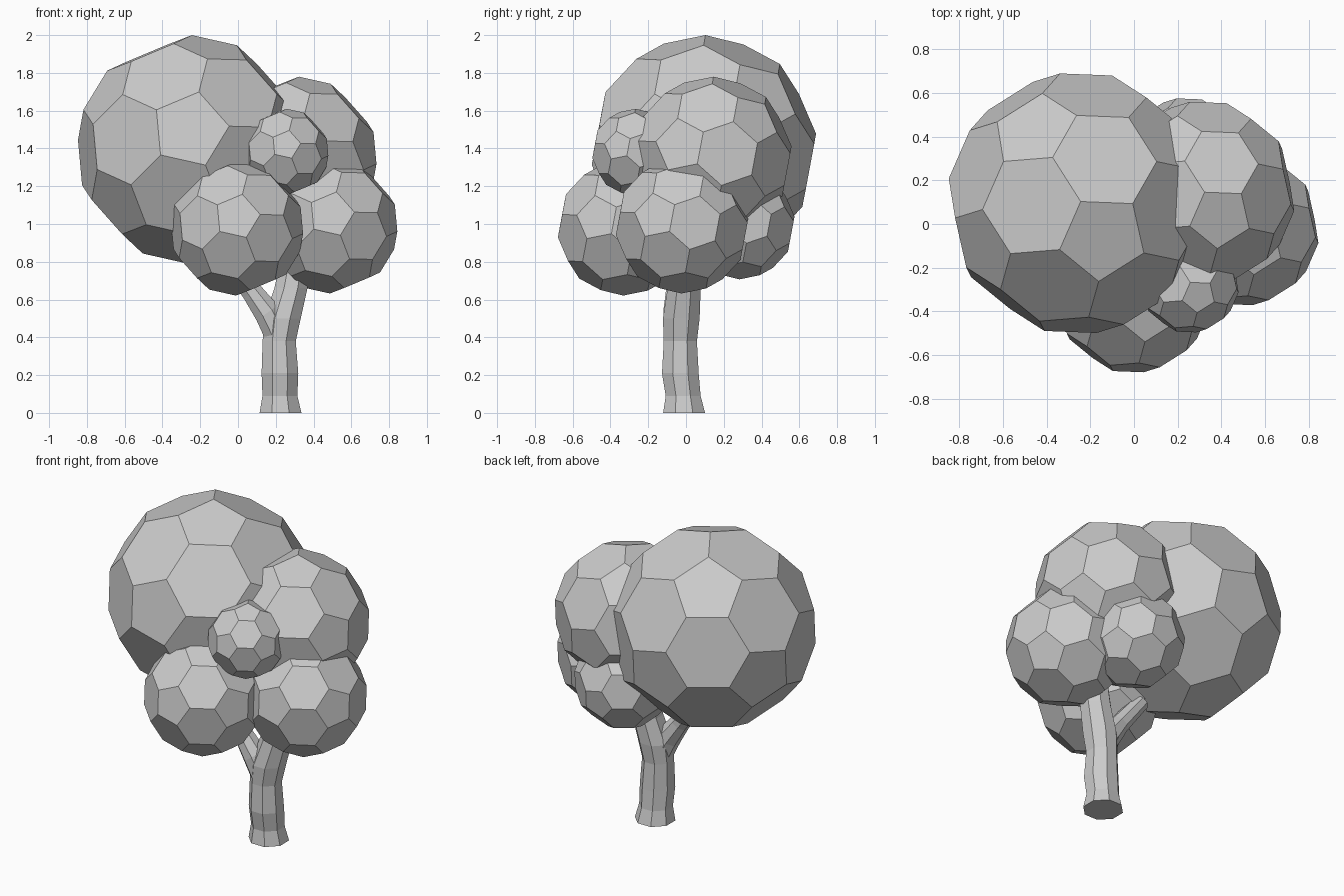
import bpy, bmesh, math
from mathutils import Vector, Matrix

if "Cube" in bpy.data.objects:
    bpy.data.objects.remove(bpy.data.objects["Cube"])


def finish(name, bm):
    bmesh.ops.recalc_face_normals(bm, faces=bm.faces[:])
    me = bpy.data.meshes.new(name)
    bm.to_mesh(me)
    bm.free()
    ob = bpy.data.objects.new(name, me)
    bpy.context.collection.objects.link(ob)
    return ob


def frame(a, b):
    x = a.normalized()
    z = a.cross(b).normalized()
    return Matrix((x, z.cross(x), z)).transposed()


def leaf_ball(name, centre, radius):
    # truncated icosahedron: hull of the third-points of icosahedron edges
    ico = bmesh.new()
    bmesh.ops.create_icosphere(ico, subdivisions=1, radius=1)
    ico.edges.ensure_lookup_table()
    a, b = (v.co.copy() for v in ico.edges[0].verts)
    # two neighbouring pentagon directions fix the tilt
    rot = frame(Vector((0.115, -0.16, 0.54)), Vector((-0.2, 0.335, 0.416))) @ frame(a, b).transposed()
    bm = bmesh.new()
    for e in ico.edges:
        p, q = (v.co for v in e.verts)
        for t in (1 / 3, 2 / 3):
            bm.verts.new(Vector(centre) + rot @ p.lerp(q, t).normalized() * radius)
    ico.free()
    bmesh.ops.convex_hull(bm, input=bm.verts[:])
    bmesh.ops.dissolve_limit(bm, angle_limit=math.radians(3), verts=bm.verts[:], edges=bm.edges[:])
    return finish(name, bm)


def limb(name, stations, sides, tilt=0.0):
    # lofted rings of (x, y, z, radius); tilt leans the rings towards -x
    bm = bmesh.new()
    rings = []
    for x, y, z, r in stations:
        ring = []
        for i in range(sides):
            a = 2 * math.pi * (i + 0.5) / sides
            off = Matrix.Rotation(-tilt, 3, 'Y') @ Vector((r * math.cos(a), r * math.sin(a), 0))
            ring.append(bm.verts.new(Vector((x, y, z)) + off))
        rings.append(ring)
    for lo, hi in zip(rings, rings[1:]):
        for i in range(sides):
            j = (i + 1) % sides
            bm.faces.new((lo[i], lo[j], hi[j], hi[i]))
    bm.faces.new(rings[0][::-1])
    bm.faces.new(rings[-1])
    return finish(name, bm)


# foliage
leaf_ball("foliage_large", (-0.255, 0.095, 1.395), 0.605)
leaf_ball("foliage_upper_right", (0.315, 0.14, 1.353), 0.427)
leaf_ball("foliage_front", (-0.005, -0.328, 0.978), 0.357)
leaf_ball("foliage_lower_right", (0.493, -0.02, 0.99), 0.358)
leaf_ball("foliage_back", (0.235, 0.287, 1.0), 0.293)
leaf_ball("foliage_small", (0.253, -0.27, 1.38), 0.23)

# trunk and its left branch
limb("trunk", [(0.225, -0.01, 0, 0.12), (0.222, -0.015, 0.09, 0.1),
               (0.222, -0.03, 0.21, 0.105), (0.218, -0.03, 0.38, 0.095),
               (0.235, -0.025, 0.5, 0.105), (0.28, -0.01, 0.66, 0.095),
               (0.32, 0.01, 0.9, 0.08)], 8)
limb("branch", [(0.21, -0.04, 0.42, 0.08), (0.155, -0.05, 0.53, 0.075),
                (0.075, -0.05, 0.64, 0.06), (-0.08, -0.04, 0.84, 0.05)], 8, math.radians(35))
